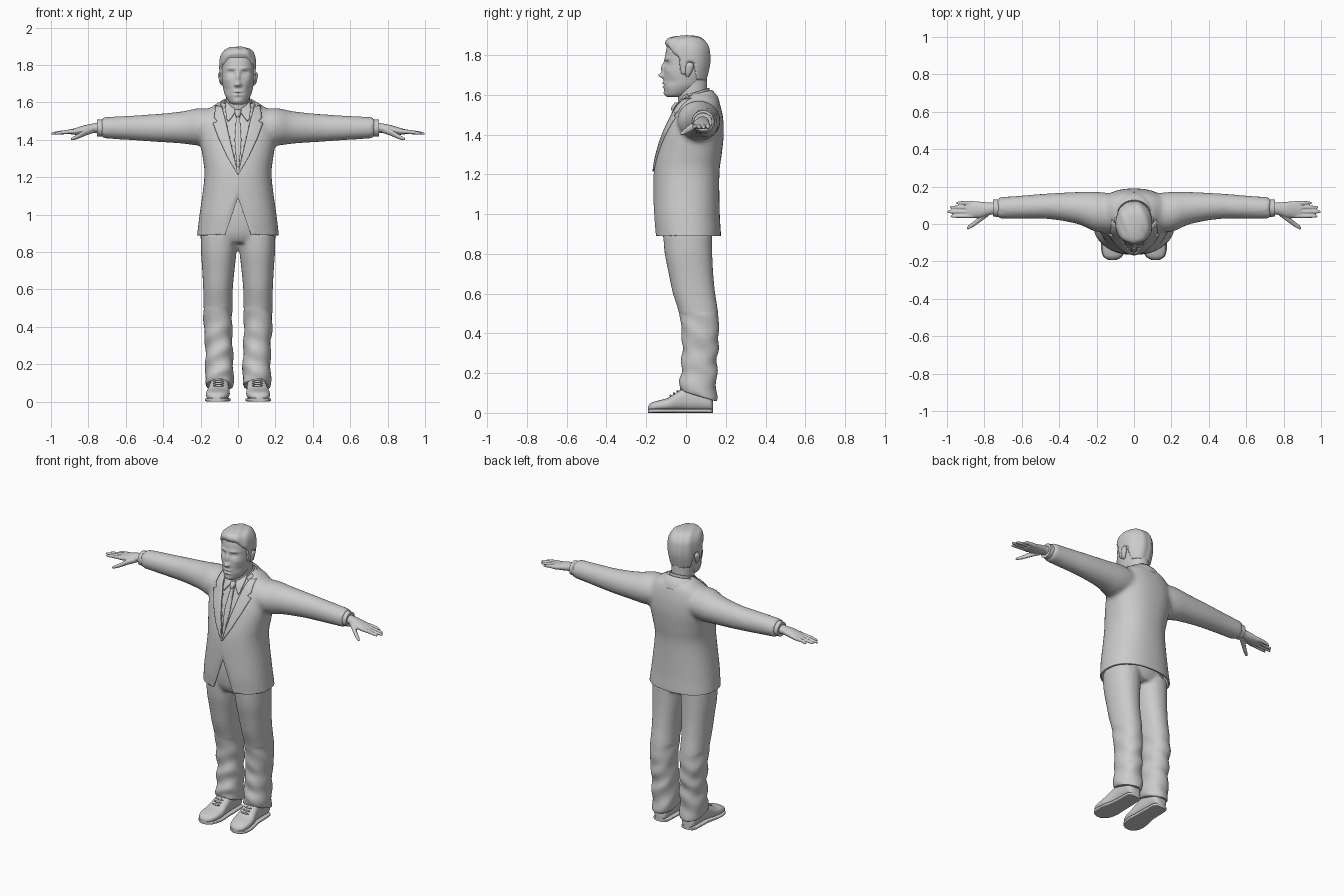
import bpy, bmesh, math
from mathutils import Vector
from mathutils.bvhtree import BVHTree

if "Cube" in bpy.data.objects:
    bpy.data.objects.remove(bpy.data.objects["Cube"])

grey = bpy.data.materials.new("plain_grey")
grey.use_nodes = True
grey.diffuse_color = (0.6, 0.6, 0.6, 1)
grey.node_tree.nodes["Principled BSDF"].inputs["Base Color"].default_value = (0.6, 0.6, 0.6, 1)


def add(name, mesh, mirror=False, thick=0, angle=40):
    """Finish a mesh as a smooth shaded object."""
    mesh.materials.clear()
    mesh.materials.append(grey)
    mesh.polygons.foreach_set("use_smooth", [True] * len(mesh.polygons))
    mesh.set_sharp_from_angle(angle=math.radians(angle))
    ob = bpy.data.objects.new(name, mesh)
    bpy.context.collection.objects.link(ob)
    if thick:
        mod = ob.modifiers.new("thickness", "SOLIDIFY")
        mod.thickness, mod.offset = thick, -1
    if mirror:
        ob.modifiers.new("mirror", "MIRROR")
    return ob


def to_mesh(bm, name):
    bmesh.ops.recalc_face_normals(bm, faces=bm.faces)
    mesh = bpy.data.meshes.new(name)
    bm.to_mesh(mesh)
    bm.free()
    return mesh


def spline(rows, sub):
    """Catmull-Rom interpolation of tuples."""
    out = []
    for i in range(len(rows) - 1):
        p0, p1, p2 = rows[max(i - 1, 0)], rows[i], rows[i + 1]
        p3 = rows[min(i + 2, len(rows) - 1)]
        for k in range(sub):
            t = k / sub
            out.append([b + t / 2 * (c - a + t * (2*a - 5*b + 4*c - d + t * (3*b - a - 3*c + d)))
                        for a, b, c, d in zip(p0, p1, p2, p3)])
    return out + [list(rows[-1])]


def loft(rings, axis="z", bm=None, n=40, p=2.0, sub=5, side=1, cap=True):
    """Rings are (position, first centre, first radius, second min, second max)."""
    bm = bm or bmesh.new()
    loops = []
    for t, a, ra, b0, b1 in spline(rings, sub):
        loop = []
        for k in range(n):
            c, s = (f(2 * math.pi * k / n) for f in (math.cos, math.sin))
            u = a + ra * math.copysign(abs(c) ** (2 / p), c)
            v = (b0 + b1) / 2 + (b1 - b0) / 2 * math.copysign(abs(s) ** (2 / p), s)
            x, y, z = {"x": (t, u, v), "y": (u, t, v), "z": (u, v, t)}[axis]
            loop.append(bm.verts.new((x * side, y, z)))
        loops.append(loop)
    for lo, hi in zip(loops, loops[1:]):
        for k in range(n):
            bm.faces.new((lo[k], lo[(k + 1) % n], hi[(k + 1) % n], hi[k]))
    if cap:
        bm.faces.new(loops[0])
        bm.faces.new(loops[-1])
    return bm


def fuse(bm, voxel, rounds):
    """Weld overlapping solids into one skin and return it as a bmesh."""
    ob = add("fusing", to_mesh(bm, "fusing"))
    mod = ob.modifiers.new("weld", "REMESH")
    mod.mode, mod.voxel_size = "VOXEL", voxel
    mod = ob.modifiers.new("soften", "SMOOTH")
    mod.factor, mod.iterations = 0.5, rounds
    graph = bpy.context.evaluated_depsgraph_get()
    out = bmesh.new()
    out.from_mesh(ob.evaluated_get(graph).to_mesh())
    bpy.data.objects.remove(ob)
    return out


# Jacket: torso and sleeves welded together
torso = [(.84, 0, .224, -.155, .175), (.9, 0, .218, -.158, .176), (1.0, 0, .206, -.165, .17),
         (1.2, 0, .18, -.16, .168), (1.3, 0, .188, -.145, .18), (1.4, 0, .203, -.115, .19),
         (1.48, 0, .2, -.08, .187), (1.54, 0, .18, -.05, .175), (1.58, 0, .135, -.02, .16),
         (1.61, 0, .09, 0, .125)]
sleeve = [(.08, .06, .1, 1.39, 1.56), (.2, .065, .107, 1.37, 1.57), (.3, .085, .086, 1.38, 1.552),
          (.45, .095, .069, 1.39, 1.537), (.6, .09, .062, 1.4, 1.528), (.728, .085, .058, 1.408, 1.521)]
bm = loft(torso, p=2.3)
for side in (1, -1):
    loft(sleeve, "x", bm, side=side)
jacket = fuse(bm, .013, 5)
surface = BVHTree.FromBMesh(jacket)
for co, no, clear in (((0, 0, .89), (0, 0, 1), True), ((0, 0, 0), (1, 0, 0), False)):
    bmesh.ops.bisect_plane(jacket, geom=jacket.verts[:] + jacket.edges[:] + jacket.faces[:],
                           plane_co=co, plane_no=no, clear_inner=clear)
for v in jacket.verts:  # cutaway front hem
    if v.co.y < 0 and v.co.z < 1.25:
        v.co.z += .2 * max(0, 1 - abs(v.co.x) / .07) * (1.25 - v.co.z) / .36
opening = [f for f in jacket.faces for c in [f.calc_center_median()]
           if c.y < .03 and c.z > 1.26 and abs(c.x) < .24 * (c.z - 1.24) + .008]
bmesh.ops.delete(jacket, geom=opening, context="FACES")
add("jacket", to_mesh(jacket, "jacket"), thick=.01, angle=60)

# Shirt front inside the opening
shirt = [(z, x, r - .02, a + .012, b - .02) for z, x, r, a, b in torso[3:]]
add("shirt", to_mesh(loft(shirt, p=2.3), "shirt"))


def plate(name, inner, outer, lift, thick, mirror=True):
    """Cloth strip between two outlines, laid on the front of the jacket."""
    bm = bmesh.new()
    rows, cols = [], 6
    for (x0, z0), (x1, z1) in zip(spline_line(inner), spline_line(outer)):
        row = []
        for k in range(cols + 1):
            x, z = x0 + (x1 - x0) * k / cols, z0 + (z1 - z0) * k / cols
            hit = surface.ray_cast(Vector((x, -1, z)), Vector((0, 1, 0)))[0]
            hit = hit or surface.find_nearest(Vector((x, 0, z)))[0]
            row.append(bm.verts.new((x, hit.y - lift, z)))
        rows.append(row)
    for a, b in zip(rows, rows[1:]):
        for k in range(cols):
            bm.faces.new((a[k], a[k + 1], b[k + 1], b[k]))
    add(name, to_mesh(bm, name), mirror, thick)


def spline_line(points, sub=5):
    return [(a[0] + (b[0] - a[0]) * k / sub, a[1] + (b[1] - a[1]) * k / sub)
            for a, b in zip(points, points[1:]) for k in range(sub)] + [points[-1]]


# Lapels with a notch, shirt collar points, tie
plate("lapels", [(0, 1.22), (.024, 1.32), (.045, 1.41), (.062, 1.485), (.064, 1.495), (.068, 1.51), (.088, 1.58)],
      [(.002, 1.215), (.058, 1.31), (.105, 1.41), (.135, 1.49), (.11, 1.5), (.128, 1.52), (.12, 1.585)], .01, .012)
plate("shirt_collar_points", [(.008, 1.56), (.028, 1.53), (.052, 1.5)],
      [(.065, 1.605), (.068, 1.57), (.062, 1.515)], .008, .01)
plate("tie", [(-.009, 1.535), (-.018, 1.4), (-.006, 1.24)], [(.009, 1.535), (.018, 1.4), (.006, 1.24)], -.001, .012, False)
knot = [(1.522, 0, .01, -.075, -.04), (1.54, 0, .016, -.073, -.03), (1.562, 0, .019, -.055, -.02)]
add("tie_knot", to_mesh(loft(knot, n=16), "tie_knot"))

# Jacket collar round the back of the neck, shirt collar band
bm = loft([(1.55, 0, .133, -.04, .17), (1.585, 0, .118, -.035, .158), (1.615, 0, .1, -.03, .138),
           (1.625, 0, .09, -.025, .128)], cap=False)
bmesh.ops.delete(bm, geom=[f for f in bm.faces if f.calc_center_median().y < -.005], context="FACES")
for v in bm.verts:
    v.co.z += (v.co.y - .13) * .25
add("jacket_collar", to_mesh(bm, "jacket_collar"), thick=.01)
bm = loft([(1.54, 0, .088, -.045, .13), (1.6, 0, .077, -.038, .122), (1.635, 0, .073, -.035, .117)], cap=False)
for v in bm.verts:
    v.co.z += (v.co.y - .12) * .3
add("shirt_collar", to_mesh(bm, "shirt_collar"), thick=.008)

# Neck and head, with the face pushed in and out
neck = [(1.5, 0, .066, -.03, .11), (1.58, 0, .065, -.04, .108), (1.7, 0, .066, -.05, .105)]
add("neck", to_mesh(loft(neck), "neck"))
skull = [(1.588, 0, .022, -.09, -.03), (1.6, 0, .046, -.102, .01), (1.64, 0, .07, -.112, .07),
         (1.68, 0, .08, -.113, .095), (1.72, 0, .086, -.112, .106), (1.76, 0, .089, -.108, .113),
         (1.8, 0, .09, -.104, .113), (1.84, 0, .086, -.096, .106), (1.87, 0, .07, -.078, .085),
         (1.885, 0, .042, -.045, .055), (1.889, 0, .008, -.005, .01)]
face = [(0, 1.735, .011, .028, -.015), (0, 1.697, .014, .012, -.024), (.012, 1.692, .008, .008, -.008),
        (.036, 1.757, .018, .012, .014), (.036, 1.756, .011, .006, -.007), (.036, 1.782, .026, .008, -.007),
        (.0, 1.649, .026, .004, .007), (0, 1.658, .022, .006, -.006), (0, 1.639, .018, .006, -.007),
        (0, 1.605, .026, .014, -.008), (.062, 1.665, .02, .022, .008), (.06, 1.72, .018, .014, -.004)]
bm = loft(skull, n=96, p=2.15, sub=8)
for v in bm.verts:
    x, y, z = v.co
    if y < -.01:
        v.co.y += sum(d * math.exp(-((abs(x) - a) / ra) ** 2 - ((z - b) / rb) ** 2) for a, b, ra, rb, d in face)
add("head", to_mesh(bm, "head"), angle=80)

# Hair shell with hairline, sideburns and a swept front
hairline = [(-.2, 1.842), (-.085, 1.835), (-.06, 1.80), (-.035, 1.785), (-.025, 1.70), (-.002, 1.695),
            (.008, 1.76), (.04, 1.755), (.055, 1.67), (.3, 1.645)]
bm = loft(skull, n=96, p=2.15, sub=8)
bm.normal_update()
bald = set()
for v in bm.verts:
    x, y, z = v.co
    (y0, z0), (y1, z1) = next(p for p in zip(hairline, hairline[1:]) if p[1][0] >= y)
    f = min(1, max(0, (z - z0 - (z1 - z0) * (y - y0) / (y1 - y0)) / .014))
    if f == 0:
        bald.add(v)
    front = math.exp(-((y + .09) / .04) ** 2 - ((z - 1.865) / .025) ** 2)
    out = Vector((x / .09, (y - .005) / .11, (z - 1.77) / .12)).normalized()
    v.co += out * (-.005 + f * (.014 + .01 * front + .0015 * math.sin(120 * x + 50 * y)))
bmesh.ops.delete(bm, geom=[f for f in bm.faces if all(v in bald for v in f.verts)], context="FACES")
add("hair", to_mesh(bm, "hair"), angle=70)

# Ears
ear = [(1.69, .082, .006, .0, .014), (1.705, .088, .01, -.004, .024), (1.73, .092, .012, -.004, .036),
       (1.75, .094, .012, 0, .038), (1.763, .092, .006, .01, .03)]
add("ears", to_mesh(loft(ear, n=20), "ears"), True)

# Trousers: hips and legs welded together, with soft folds
leg = [(.09, .1, .076, -.036, .155), (.2, .1, .075, -.026, .155), (.3, .102, .073, -.02, .16),
       (.4, .107, .076, -.022, .166), (.5, .107, .077, -.035, .162), (.6, .107, .079, -.066, .147),
       (.7, .105, .086, -.087, .137), (.8, .103, .095, -.107, .132), (.9, .1, .1, -.115, .13)]
bm = loft([(.85, 0, .18, -.095, .11), (.9, 0, .197, -.12, .133), (1.0, 0, .188, -.13, .14), (1.15, 0, .155, -.12, .135)])
for side in (1, -1):
    loft(leg, bm=bm, side=side, p=2.2)
trousers = fuse(bm, .01, 5)
for v in trousers.verts:
    x, y, z = v.co
    if z < .5:
        v.co.y += .005 * math.sin(55 * z + 25 * abs(x)) * min(1, (.5 - z) * 5)
        v.co.x += .003 * math.sin(48 * z + 30 * y)
    if z < .2:  # hem hangs lower at the back
        v.co.z -= (y - .04) * .3 * (.2 - z) / .11
add("trousers", to_mesh(trousers, "trousers"), angle=60)

# Shoes: upper, sole, heel, laces
upper = [(.136, .1, .025, .01, .06), (.12, .1, .045, .01, .1), (.06, .1, .05, .01, .13), (0, .1, .052, .01, .132),
         (-.04, .103, .056, .01, .108), (-.09, .107, .063, .01, .076), (-.14, .111, .06, .01, .062),
         (-.175, .114, .045, .01, .05), (-.192, .115, .018, .012, .032)]
add("shoes", to_mesh(loft(upper, "y", p=2.5), "shoes"), True)
outline = [(y, x, r + .004, 0, .02) for y, x, r, a, b in upper]
add("soles", to_mesh(loft(outline, "y", p=5), "soles"), True)
for i in range(4):
    y, z = -.078 + .018 * i, .086 + .011 * i
    bm = bmesh.new()
    bmesh.ops.create_uvsphere(bm, u_segments=12, v_segments=8, radius=1)
    bmesh.ops.scale(bm, vec=(.03, .006, .006), verts=bm.verts)
    bmesh.ops.translate(bm, vec=(.104, y, z), verts=bm.verts)
    add(f"laces_{i + 1}", to_mesh(bm, "laces"), True)

# Shirt cuffs
cuff = [(.7, .085, .047, 1.417, 1.512), (.753, .085, .046, 1.418, 1.508)]
add("shirt_cuffs", to_mesh(loft(cuff, "x"), "shirt_cuffs"), True)

# Hands: palm, four fingers and thumb welded together
bm = loft([(.73, .085, .034, 1.435, 1.492), (.77, .082, .033, 1.437, 1.488), (.82, .077, .042, 1.43, 1.478),
           (.87, .077, .045, 1.427, 1.463), (.895, .077, .04, 1.43, 1.456)], "x")
for i, tip in enumerate((.98, .998, .985, .95)):
    y = .042 + .0235 * i
    loft([(.86, y, .0105, 1.433, 1.459), (.92, y, .01, 1.431, 1.453), (tip - .012, y, .0085, 1.427, 1.443),
          (tip, y, .004, 1.429, 1.437)], "x", bm, n=16)
loft([(.775, .065, .02, 1.435, 1.472), (.82, .03, .018, 1.42, 1.455), (.855, .002, .015, 1.405, 1.432),
      (.885, -.018, .011, 1.397, 1.415), (.894, -.024, .004, 1.399, 1.407)], "x", bm, n=16)
add("hands", to_mesh(fuse(bm, .004, 3), "hands"), True, angle=70)
